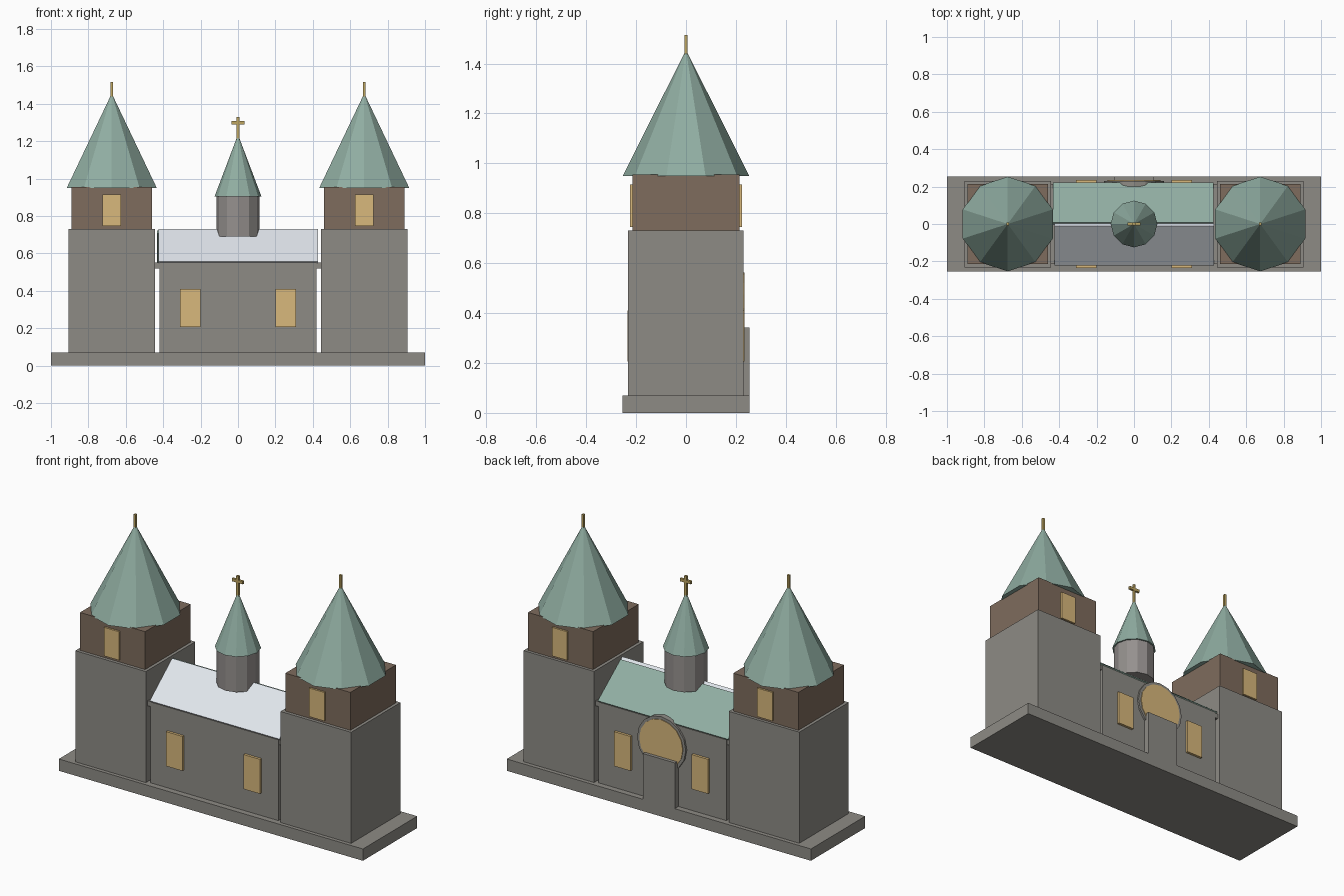
import bpy, bmesh
from math import pi

if "Cube" in bpy.data.objects:
    bpy.data.objects.remove(bpy.data.objects["Cube"])


def mat(name, r, g, b):
    m = bpy.data.materials.new(name)
    m.diffuse_color = (r, g, b, 1)
    m.use_nodes = True
    m.node_tree.nodes["Principled BSDF"].inputs["Base Color"].default_value = m.diffuse_color
    return m


STONE = mat("stone", 0.27, 0.26, 0.235)
TURRET = mat("turret_stone", 0.30, 0.28, 0.27)
BROWN = mat("brown_stone", 0.21, 0.15, 0.11)
GREEN = mat("copper_green", 0.28, 0.42, 0.36)
PALE = mat("pale_roof", 0.75, 0.79, 0.84)
GLOW = mat("window_gold", 0.69, 0.48, 0.20)
BRASS = mat("brass", 0.52, 0.38, 0.12)


def finish(name, bm, m):
    bmesh.ops.recalc_face_normals(bm, faces=bm.faces)
    me = bpy.data.meshes.new(name)
    bm.to_mesh(me)
    bm.free()
    me.materials.append(m)
    ob = bpy.data.objects.new(name, me)
    bpy.context.collection.objects.link(ob)
    return ob


def box(name, x, y, z, m):
    bm = bmesh.new()
    bmesh.ops.create_cube(bm, size=1)
    for v in bm.verts:
        for i, (a, b) in enumerate((x, y, z)):
            v.co[i] = (a + b) / 2 + v.co[i] * (b - a)
    return finish(name, bm, m)


def cone(name, sides, r1, r2, x, z0, z1, m):
    # first corner points along +y
    bm = bmesh.new()
    bmesh.ops.create_cone(bm, cap_ends=True, segments=sides, radius1=r1,
                          radius2=r2, depth=z1 - z0)
    if r2 == 0:
        bmesh.ops.remove_doubles(bm, verts=bm.verts, dist=1e-5)
    ob = finish(name, bm, m)
    ob.location = (x, 0, (z0 + z1) / 2)
    return ob


def disc(name, r, y0, y1, z, m):
    ob = cone(name, 16, r, r, 0, y0, y1, m)
    ob.rotation_euler = (pi / 2, 0, 0)
    ob.location = (0, (y0 + y1) / 2, z)


def slab(name, profile, x0, x1, m):
    # (y, z) profile extruded along x
    bm = bmesh.new()
    f = bm.faces.new([bm.verts.new((x0, y, z)) for y, z in profile])
    ex = bmesh.ops.extrude_face_region(bm, geom=[f])
    for v in ex["geom"]:
        if isinstance(v, bmesh.types.BMVert):
            v.co.x = x1
    finish(name, bm, m)


# base plinth
box("plinth", (-1, 1), (-0.255, 0.255), (0, 0.07), STONE)

# two towers with belfry, spire and finial
for side, c in (("left", -0.675), ("right", 0.675)):
    box(side + "_tower", (c - 0.232, c + 0.232), (-0.233, 0.231), (0.07, 0.73), STONE)
    box(side + "_belfry", (c - 0.214, c + 0.214), (-0.214, 0.214), (0.73, 0.955), BROWN)
    cone(side + "_spire", 10, 0.253, 0, c, 0.95, 1.455, GREEN)
    box(side + "_finial", (c - 0.007, c + 0.007), (-0.007, 0.007), (1.43, 1.515), BRASS)
    for face, s in (("front", -1), ("back", 1)):
        ys = sorted((s * 0.205, s * 0.225))
        box(f"{side}_belfry_window_{face}", (c - 0.05, c + 0.05), ys, (0.745, 0.915), GLOW)

# nave with eaves beam and windows
box("nave", (-0.42, 0.42), (-0.22, 0.22), (0.07, 0.55), STONE)
box("eaves", (-0.445, 0.445), (-0.215, 0.215), (0.52, 0.55), STONE)
for side, c in (("left", -0.255), ("right", 0.255)):
    for face, s in (("front", -1), ("back", 1)):
        ys = sorted((s * 0.21, s * 0.235))
        box(f"{side}_nave_window_{face}", (c - 0.054, c + 0.054), ys, (0.205, 0.41), GLOW)

# gabled roof slabs
slab("front_roof", [(-0.222, 0.557), (-0.012, 0.73), (0.004, 0.714), (-0.205, 0.538)],
     -0.425, 0.428, PALE)
slab("back_roof", [(0.222, 0.557), (0.008, 0.722), (-0.004, 0.706), (0.205, 0.538)],
     -0.432, 0.425, GREEN)

# ridge turret with cross
cone("turret", 12, 0.116, 0.116, 0, 0.69, 0.915, TURRET)
cone("turret_spire", 12, 0.125, 0, 0, 0.905, 1.235, GREEN)
box("cross_post", (-0.007, 0.007), (-0.007, 0.007), (1.21, 1.33), BRASS)
box("cross_arm", (-0.036, 0.036), (-0.007, 0.007), (1.29, 1.307), BRASS)

# round back window and porch
disc("round_window_rim", 0.16, 0.20, 0.231, 0.42, STONE)
disc("round_window", 0.143, 0.20, 0.235, 0.42, GLOW)
box("porch", (-0.105, 0.105), (0.20, 0.255), (0.07, 0.342), STONE)
